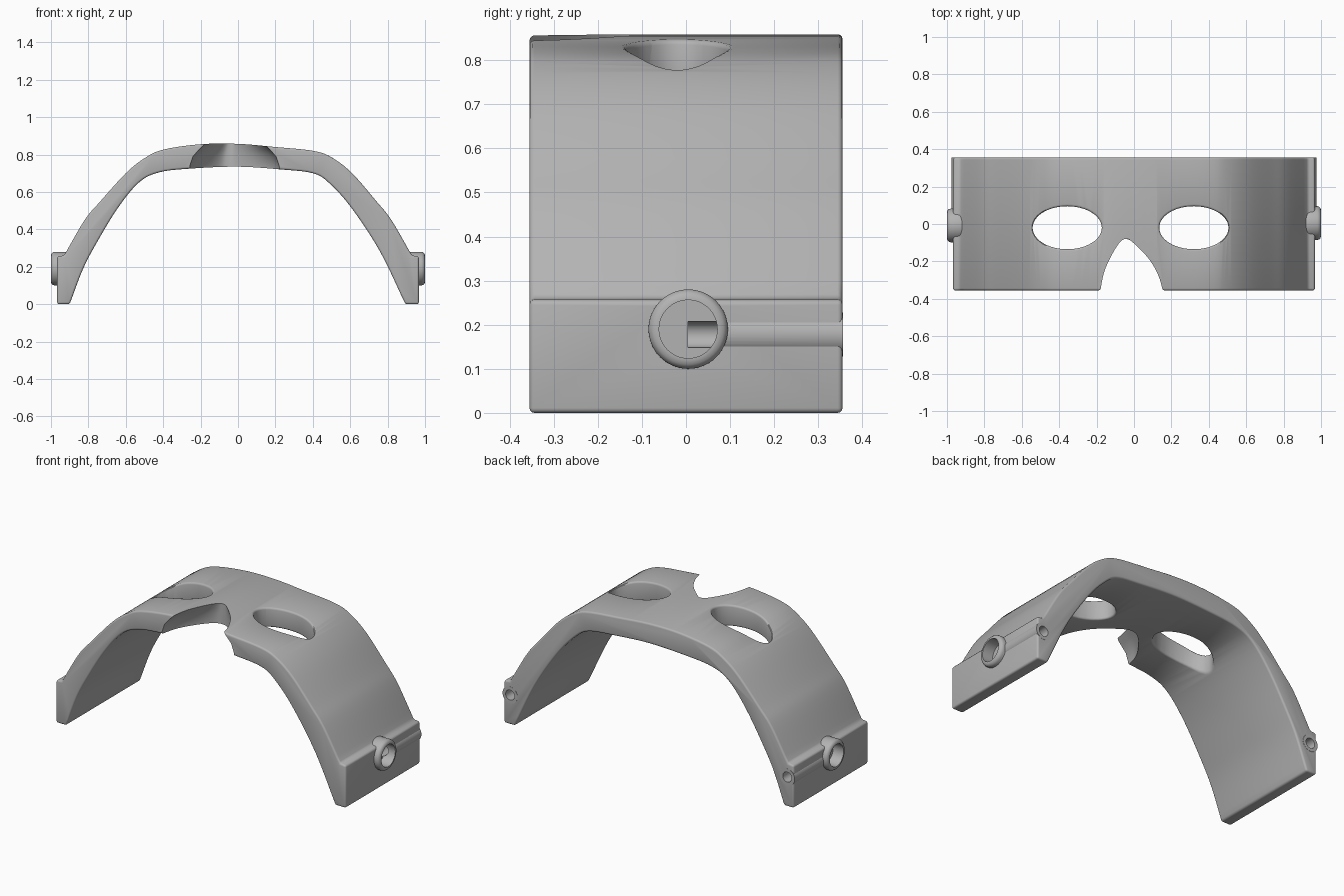
import bpy, bmesh, math
from mathutils import Vector

cube = bpy.data.objects.get("Cube")
if cube:
    bpy.data.objects.remove(cube, do_unlink=True)

grey = bpy.data.materials.new("plain_grey")
grey.use_nodes = True
colour = (0.45, 0.45, 0.45, 1)
grey.diffuse_color = colour
grey.node_tree.nodes["Principled BSDF"].inputs["Base Color"].default_value = colour

HALF = 0.355  # half the depth of the band


def spline(points, steps=5):
    """Smooth curve through 2D points."""
    pts = [Vector(p) for p in points]
    pts = [2 * pts[0] - pts[1]] + pts + [2 * pts[-1] - pts[-2]]
    out = []
    for a, b, c, d in zip(pts, pts[1:], pts[2:], pts[3:]):
        for i in range(steps):
            t = i / steps
            out.append(0.5 * (2 * b + (c - a) * t + (2 * a - 5 * b + 4 * c - d) * t * t
                              + (3 * b - a - 3 * c + d) * t ** 3))
    return out + [pts[-2]]


def loft(name, rings):
    """Closed solid from matching rings of 3D points."""
    bm = bmesh.new()
    rows = [[bm.verts.new(p) for p in ring] for ring in rings]
    n = len(rows[0])
    for low, high in zip(rows, rows[1:]):
        for i in range(n):
            j = (i + 1) % n
            bm.faces.new((low[i], low[j], high[j], high[i]))
    bm.faces.new(rows[0][::-1])
    bm.faces.new(rows[-1])
    bmesh.ops.recalc_face_normals(bm, faces=bm.faces)
    mesh = bpy.data.meshes.new(name)
    bm.to_mesh(mesh)
    bm.free()
    mesh.materials.append(grey)
    ob = bpy.data.objects.new(name, mesh)
    bpy.context.collection.objects.link(ob)
    return ob


def rod(name, start, end, radius, sides=40):
    """Cylinder between two points."""
    start, end = Vector(start), Vector(end)
    turn = (end - start).to_track_quat('Z', 'Y')
    circle = [turn @ Vector((radius * math.cos(a), radius * math.sin(a), 0))
              for a in (math.tau * i / sides for i in range(sides))]
    return loft(name, [[p + e for p in circle] for e in (start, end)])


def apply(ob, kind, **settings):
    mod = ob.modifiers.new(kind.lower(), kind)
    for key, value in settings.items():
        setattr(mod, key, value)
    bpy.context.view_layer.objects.active = ob
    bpy.ops.object.modifier_apply(modifier=mod.name)


def cut(ob, cutter):
    apply(ob, 'BOOLEAN', operation='DIFFERENCE', solver='EXACT', object=cutter)


def round_edges(ob, width, angle=40):
    apply(ob, 'BEVEL', width=width, segments=3, limit_method='ANGLE',
          angle_limit=math.radians(angle), use_clamp_overlap=False)


def discard(*obs):
    for ob in obs:
        bpy.data.objects.remove(ob, do_unlink=True)


# Arched band: outer and inner curves with a ledge at each foot
outer = spline([(-.93, .26), (-.82, .45), (-.74, .545), (-.6, .70), (-.5, .78), (-.4, .826),
                (-.2, .855), (0, .857), (.2, .84), (.4, .82), (.5, .785), (.61, .70),
                (.74, .55), (.82, .45), (.93, .26)])
inner = spline([(.895, 0), (.76, .28), (.61, .51), (.49, .645), (.4, .7), (.23, .72),
                (0, .735), (-.25, .725), (-.42, .705), (-.53, .65), (-.645, .51),
                (-.76, .32), (-.83, .185), (-.9, 0)])
profile = [(-.967, 0), (-.967, .256)] + outer + [(.967, .256), (.967, 0)] + inner
band = loft("mask_band", [[(x, y, z) for x, z in profile] for y in (-HALF, HALF)])

# Oval eye openings
for x in (-.357, .32):
    oval = [(x + .185 * math.cos(a), -.02 + .115 * math.sin(a))
            for a in (math.tau * i / 48 for i in range(48))]
    cutter = loft("eye_cutter", [[(px, py, z) for px, py in oval] for z in (.4, 1)])
    cut(band, cutter)
    discard(cutter)
round_edges(band, .011)

# Nose notch, flaring towards the inside
notch = spline([(-.18, -.4), (-.172, -.33), (-.155, -.25), (-.115, -.16), (-.075, -.098),
                (-.045, -.08), (-.01, -.095), (.07, -.18), (.115, -.265), (.135, -.34),
                (.14, -.4)])
levels = [(.65, 1.55), (.74, 1.53), (.79, 1.42), (.825, 1.22), (.86, 1), (.95, 1)]
cutter = loft("notch_cutter", [[(-.02 + (x + .02) * s, y, z) for x, y in notch]
                               for z, s in levels])
cut(band, cutter)
discard(cutter)

# Strap fittings: a round boss and a cord tube on each side
parts = [band]
for side, name, y in ((1, "left", .005), (-1, "right", -.008)):
    boss = rod(name + "_boss", (side * .9, y, .19), (side, y, .19), .09, 56)
    round_edges(boss, .02, 60)
    tube = rod(name + "_cord_tube", (side * .925, y + .05, .178),
               (side * .925, HALF + .001, .178), .05)
    boss_hole = rod("boss_hole", (side * .93, y, .19), (side * 1.1, y, .19), .066, 48)
    cord_hole = rod("cord_hole", (side * .925, y, .178), (side * .925, .5, .178), .03, 32)
    for ob in (band, boss, tube):
        cut(ob, boss_hole)
        cut(ob, cord_hole)
    discard(boss_hole, cord_hole)
    parts += [boss, tube]

# Smooth shading with crisp edges
for ob in parts:
    bpy.ops.object.select_all(action='DESELECT')
    ob.select_set(True)
    bpy.context.view_layer.objects.active = ob
    bpy.ops.object.shade_smooth_by_angle(angle=math.radians(35))
